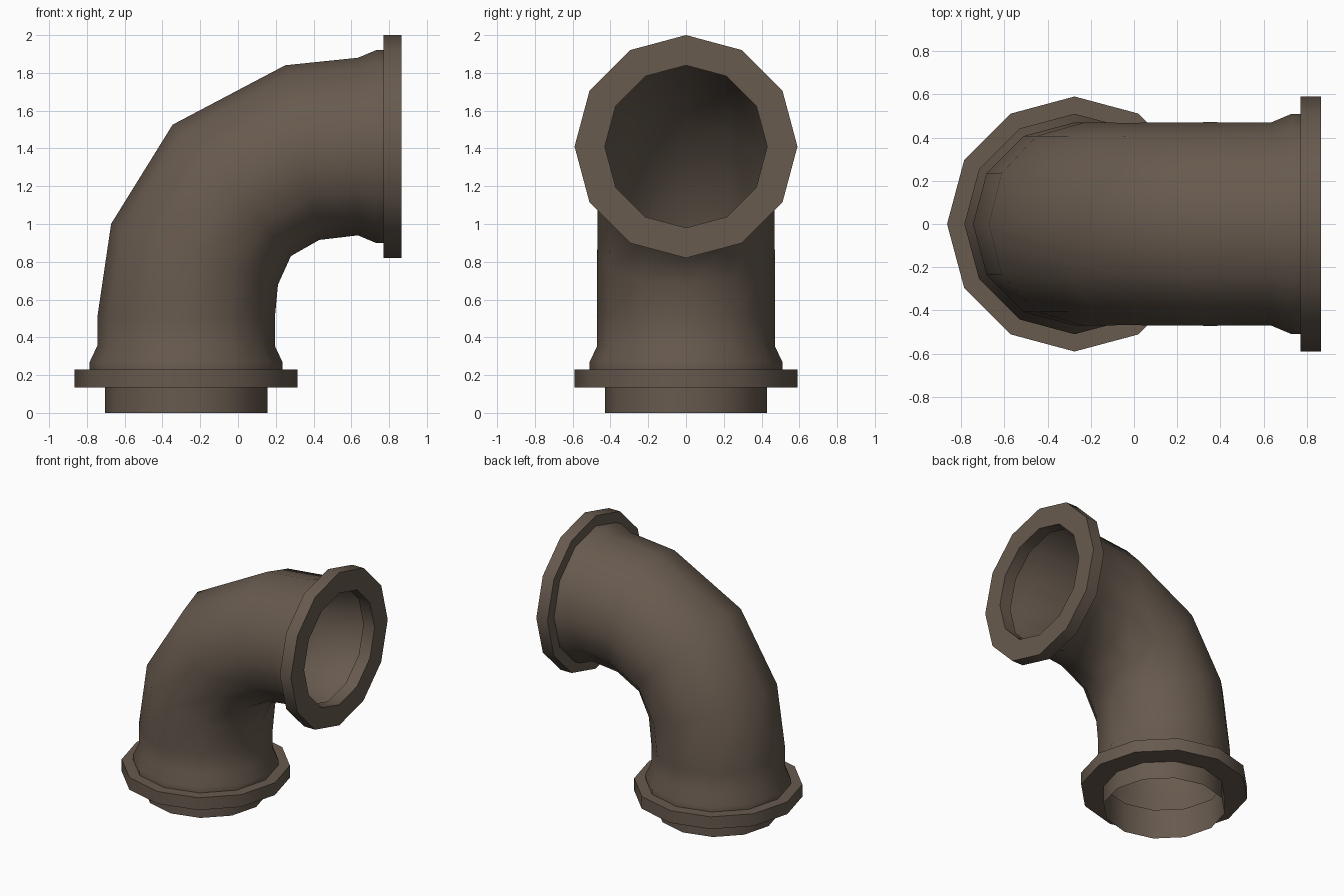
import bpy, bmesh, math
from mathutils import Vector

if "Cube" in bpy.data.objects:
    bpy.data.objects.remove(bpy.data.objects["Cube"])

SIDES = 12
X0, Z1 = -0.275, 1.41          # axis of the lower leg / axis of the upper leg

mat = bpy.data.materials.new("brown_grey_metal")
mat.diffuse_color = (0.137, 0.103, 0.077, 1)
mat.use_nodes = True
mat.node_tree.nodes["Principled BSDF"].inputs["Base Color"].default_value = mat.diffuse_color


def low(z, r):
    """Level section on the vertical leg."""
    return (X0, z, 0, r)


def high(x, r):
    """Upright section on the horizontal leg."""
    return (x, Z1, 90, r)


def loft(name, sections, closed=False):
    """Join round sections (x, z, tilt in degrees, radius) into a skin."""
    bm = bmesh.new()
    rings = []
    for x, z, tilt, r in sections:
        t = math.radians(tilt)
        u, v = Vector((math.cos(t), 0, -math.sin(t))), Vector((0, 1, 0))
        ring = []
        for j in range(SIDES):
            a = 2 * math.pi * j / SIDES
            ring.append(bm.verts.new(Vector((x, 0, z)) + r * (math.cos(a) * u + math.sin(a) * v)))
        rings.append(ring)
    pairs = list(zip(rings, rings[1:]))
    if closed:
        pairs.append((rings[-1], rings[0]))
    for a, b in pairs:
        for j in range(SIDES):
            k = (j + 1) % SIDES
            bm.faces.new((a[j], a[k], b[k], b[j]))
    me = bpy.data.meshes.new(name)
    bm.to_mesh(me)
    bm.free()
    me.materials.append(mat)
    ob = bpy.data.objects.new(name, me)
    bpy.context.collection.objects.link(ob)
    bpy.ops.object.select_all(action='DESELECT')
    ob.select_set(True)
    bpy.context.view_layer.objects.active = ob
    bpy.ops.object.shade_smooth_by_angle(angle=math.radians(40))
    return ob


def flange(name, section, start, end):
    """Solid ring with a bore."""
    loft(name, [section(start, 0.59), section(end, 0.59),
                section(end, 0.43), section(start, 0.43)], closed=True)


# curved pipe with a flared collar at each end
loft("elbow_pipe", [
    low(0.23, 0.51), low(0.27, 0.51), low(0.355, 0.47), low(0.505, 0.47),
    (-0.23, 0.84, 20, 0.47), (-0.033, 1.178, 48, 0.468), (0.34, 1.378, 79, 0.471),
    high(0.635, 0.47), high(0.73, 0.51), high(0.77, 0.51)])

# end flanges
flange("lower_flange", low, 0.135, 0.23)
flange("upper_flange", high, 0.77, 0.865)

# short open spigot below the lower flange
loft("spigot", [low(0, 0.43), low(0.135, 0.43)])
